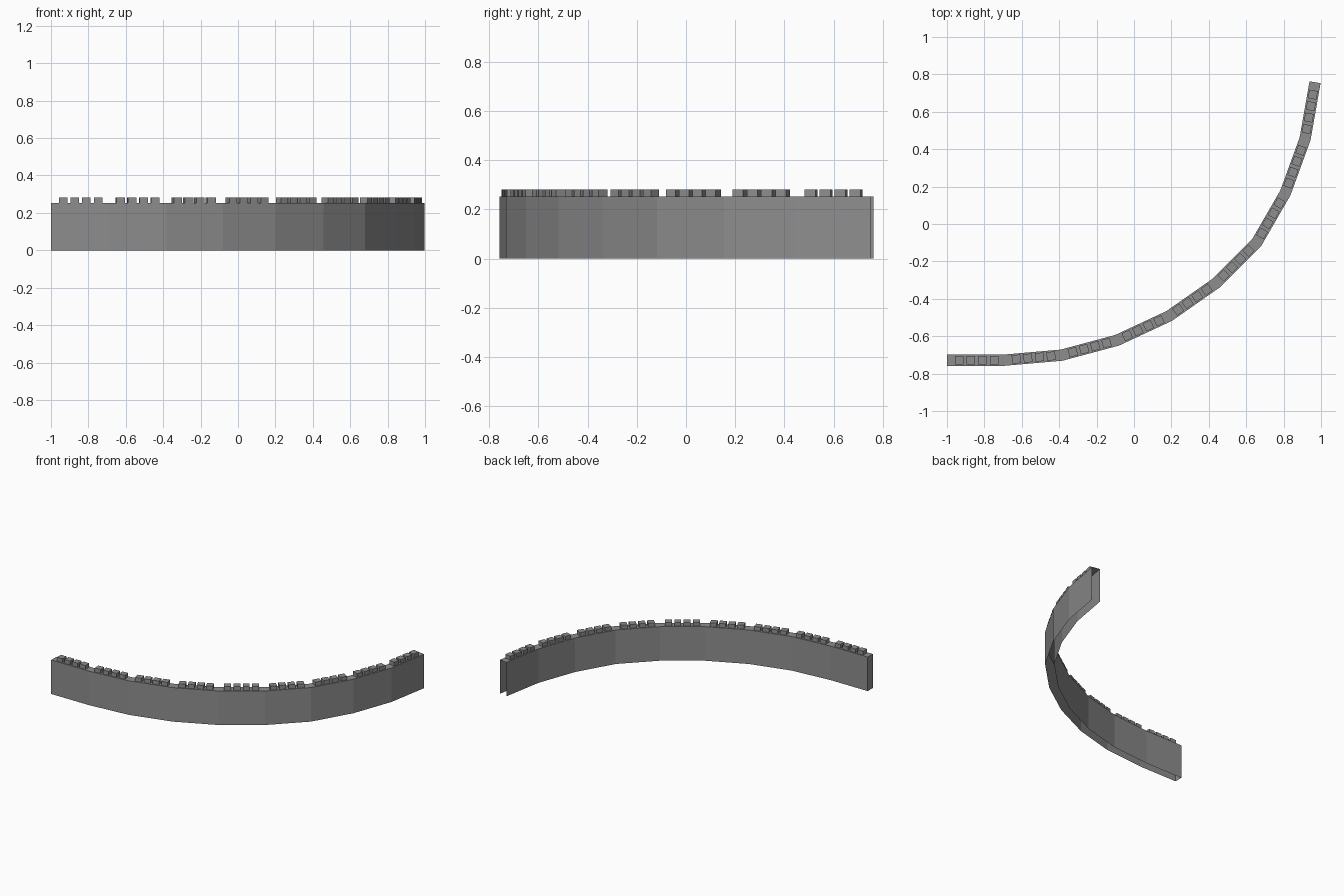
import bpy
import bmesh
from math import radians, cos
from mathutils import Vector, Matrix

cube = bpy.data.objects.get("Cube")
if cube:
    bpy.data.objects.remove(cube, do_unlink=True)

HEADINGS = [radians(a) for a in (0, 5, 15, 25, 35, 45, 60, 70, 80)]
LENGTH, HALF, HEIGHT = 0.307, 0.03, 0.252
BLOCK, PITCH, BLOCK_H = 0.046, 0.0622, 0.029

stone = bpy.data.materials.new("grey stone")
stone.use_nodes = True
grey = (0.27, 0.27, 0.27, 1)
stone.diffuse_color = grey
stone.node_tree.nodes["Principled BSDF"].inputs["Base Color"].default_value = grey


def finish(bm, name):
    mesh = bpy.data.meshes.new(name)
    bm.to_mesh(mesh)
    bm.free()
    mesh.materials.append(stone)
    obj = bpy.data.objects.new(name, mesh)
    bpy.context.collection.objects.link(obj)


def direction(angle):
    return Matrix.Rotation(angle, 3, 'Z') @ Vector((1, 0, 0))


# Centre line of the wall
path = [Vector((-1, -0.728, 0))]
for a in HEADINGS:
    path.append(path[-1] + direction(a) * LENGTH)

# Wall shell: mitred sides and top, open underneath and at the far end
bm = bmesh.new()
up = Vector((0, 0, HEIGHT))
rings = []
for i, p in enumerate(path):
    before = HEADINGS[max(i - 1, 0)]
    after = HEADINGS[min(i, len(HEADINGS) - 1)]
    d = direction((before + after) / 2)
    side = Vector((d.y, -d.x, 0)) * HALF / cos((after - before) / 2)
    rings.append([bm.verts.new(v) for v in
                  (p + side, p + side + up, p - side + up, p - side)])
for r, s in zip(rings, rings[1:]):
    for k in range(3):
        bm.faces.new((r[k], s[k], s[k + 1], r[k + 1]))
bm.faces.new(rings[0])
bmesh.ops.recalc_face_normals(bm, faces=bm.faces)
finish(bm, "curved_wall")

# Four small blocks on top of each straight stretch
bm = bmesh.new()
for i, a in enumerate(HEADINGS):
    middle = LENGTH / 2 + 0.005 - 0.0015 * i
    for k in range(4):
        spot = path[i] + direction(a) * (middle + (k - 1.5) * PITCH)
        spot.z = HEIGHT + BLOCK_H / 2
        place = (Matrix.Translation(spot) @ Matrix.Rotation(a, 4, 'Z')
                 @ Matrix.Diagonal((BLOCK, BLOCK, BLOCK_H, 1)))
        bmesh.ops.create_cube(bm, size=1, matrix=place)
finish(bm, "battlements")
